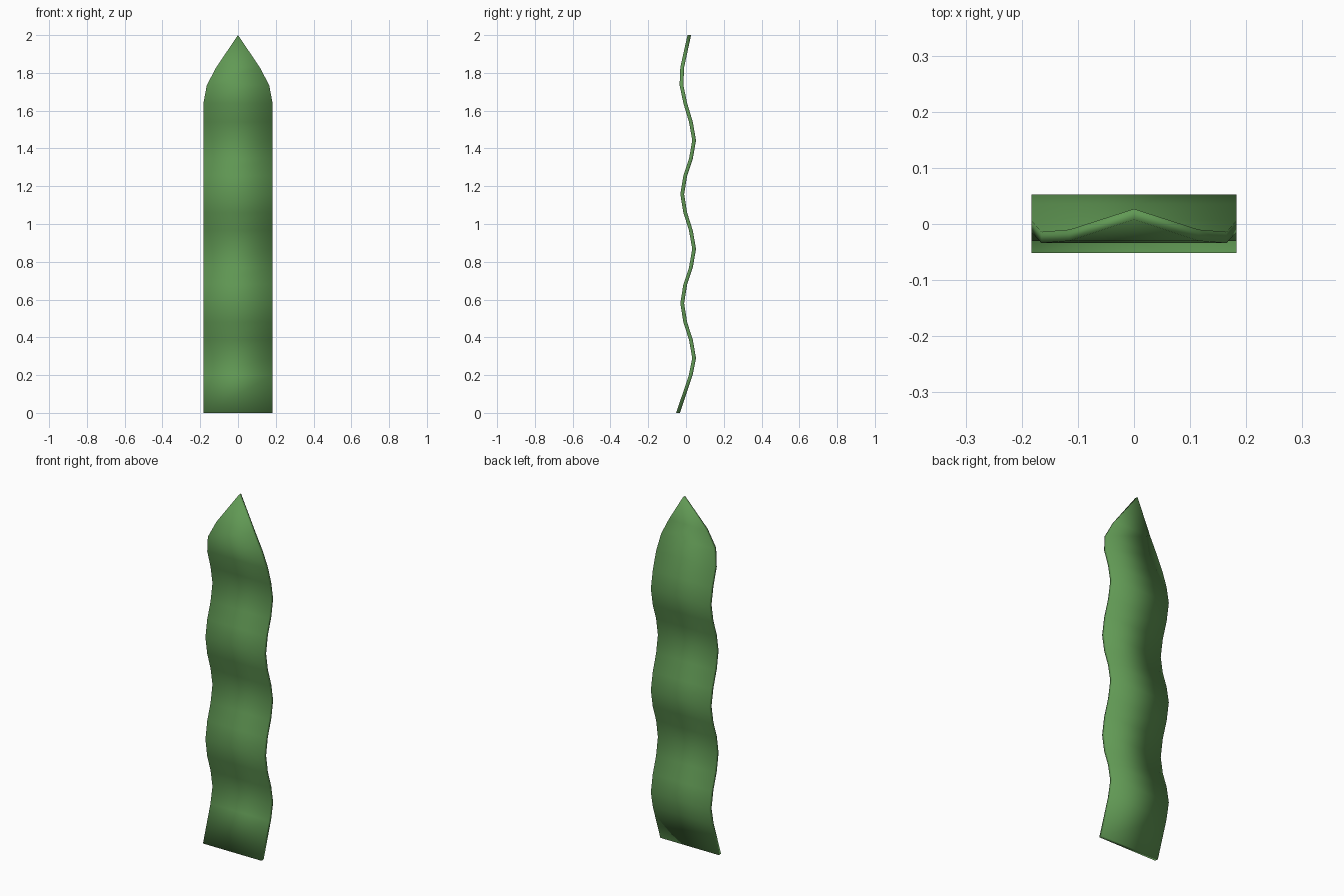
import bpy, bmesh

if "Cube" in bpy.data.objects:
    bpy.data.objects.remove(bpy.data.objects["Cube"])

HALF_WIDTH = 0.183
HALF_THICK = 0.01

# Wavy centre line of the blade: (z, y)
path = [(0, -0.042), (0.2, 0.025), (0.29, 0.043), (0.387, 0.026), (0.48, -0.004),
        (0.58, -0.02), (0.68, -0.004), (0.77, 0.026), (0.868, 0.043), (0.965, 0.026),
        (1.06, -0.004), (1.158, -0.02), (1.255, -0.004), (1.345, 0.026), (1.443, 0.043),
        (1.54, 0.026), (1.64, -0.004), (1.735, -0.024), (1.83, -0.02)]
tip_widths = {1.735: 0.165, 1.83: 0.115}

bm = bmesh.new()

# Rectangular cross-section at each height
rings = []
for z, y in path:
    w = tip_widths.get(z, HALF_WIDTH)
    corners = [(-w, -1), (w, -1), (w, 1), (-w, 1)]
    rings.append([bm.verts.new((x, y + s * HALF_THICK, z)) for x, s in corners])

# Pointed tip is one short front-to-back edge
front = bm.verts.new((0, 0.008, 2))
back = bm.verts.new((0, 0.027, 2))
rings.append([front, front, back, back])

# Skin between the sections, then close the base
for a, b in zip(rings, rings[1:]):
    for i in range(4):
        j = (i + 1) % 4
        bm.faces.new(list(dict.fromkeys((a[i], a[j], b[j], b[i]))))
bm.faces.new(rings[0][::-1])
bmesh.ops.recalc_face_normals(bm, faces=bm.faces[:])
for f in bm.faces:
    f.smooth = True

mesh = bpy.data.meshes.new("leaf_blade")
bm.to_mesh(mesh)
bm.free()
blade = bpy.data.objects.new("leaf_blade", mesh)
bpy.context.collection.objects.link(blade)

# Leaf colour
green = bpy.data.materials.new("leaf_green")
green.diffuse_color = (0.12, 0.32, 0.09, 1)
green.use_nodes = True
green.node_tree.nodes["Principled BSDF"].inputs["Base Color"].default_value = green.diffuse_color
mesh.materials.append(green)
